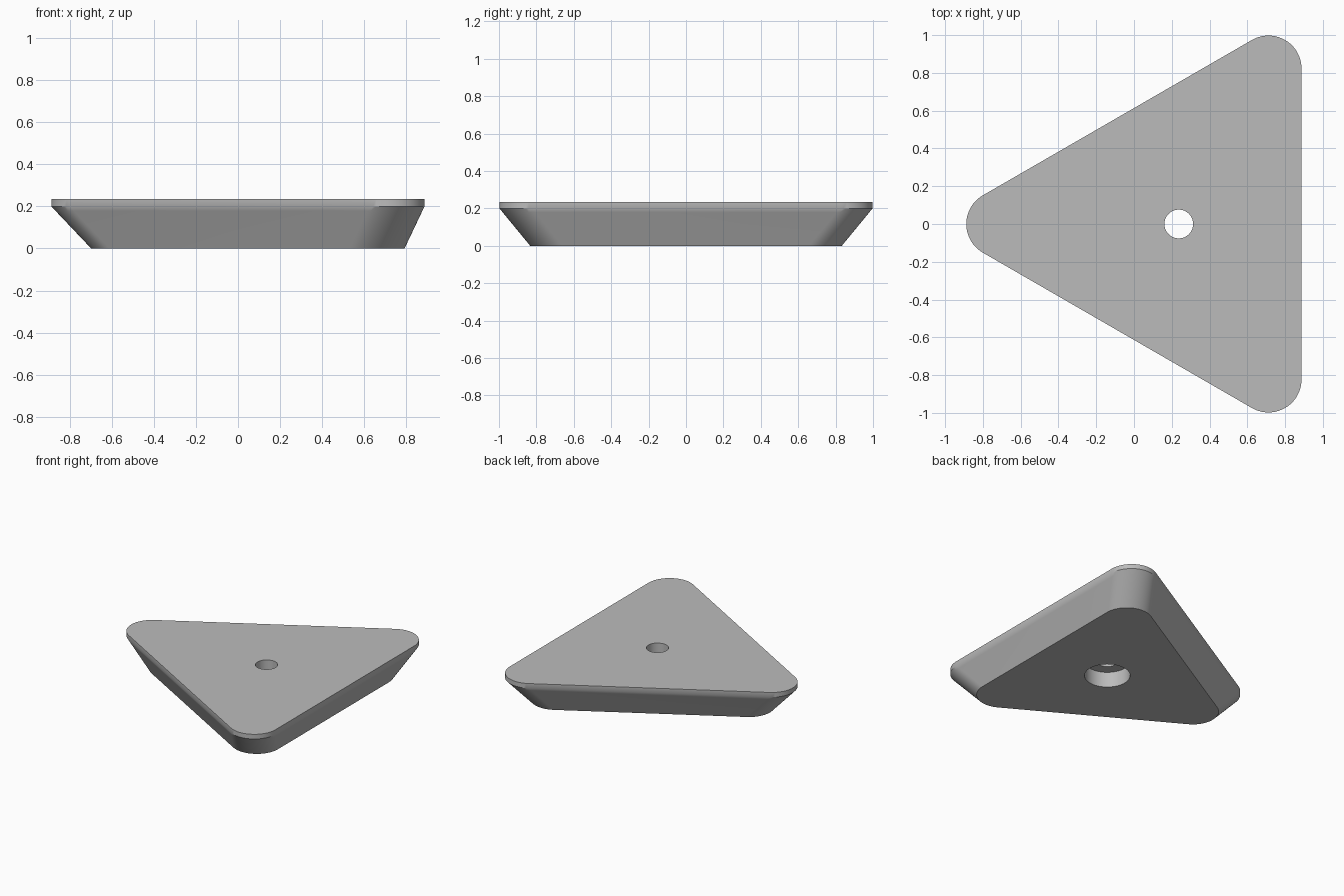
import bpy, bmesh
from math import cos, sin, pi

cube = bpy.data.objects.get("Cube")
if cube:
    bpy.data.objects.remove(cube, do_unlink=True)

CX = 0.237          # centroid of the triangle, where the hole sits
REACH = 0.95        # centroid to corner-arc centre at the rim
RADIUS = 0.175      # corner rounding
STEPS = 20          # segments per corner


def outline(inset, z):
    """Rounded triangle whose sides are moved inwards by inset."""
    pts = []
    for corner in range(3):
        base = pi / 3 + corner * 2 * pi / 3
        d = REACH - 2 * inset
        for s in range(STEPS + 1):
            a = base + (s / STEPS - 0.5) * 2 * pi / 3
            pts.append((CX + d * cos(base) + RADIUS * cos(a),
                        d * sin(base) + RADIUS * sin(a), z))
    return pts


def circle(r, z):
    """Hole ring with as many points as the outline."""
    n = 3 * (STEPS + 1)
    angles = [2 * pi * (i + 0.5) / n for i in range(n)]
    return [(CX + r * cos(a), r * sin(a), z) for a in angles]


# Sections run up the outside, across the top and down the stepped hole
sections = [
    outline(0.095, 0), outline(0.01, 0.179), outline(0, 0.2), outline(0, 0.235),
    circle(0.076, 0.235), circle(0.076, 0.115),
    circle(0.155, 0.115), circle(0.155, 0),
]

bm = bmesh.new()
rings = [[bm.verts.new(p) for p in sec] for sec in sections]
for k, lower in enumerate(rings):
    upper = rings[(k + 1) % len(rings)]
    n = len(lower)
    for i in range(n):
        j = (i + 1) % n
        bm.faces.new((lower[i], lower[j], upper[j], upper[i]))
bmesh.ops.recalc_face_normals(bm, faces=bm.faces)
mesh = bpy.data.meshes.new("triangular_insert")
bm.to_mesh(mesh)
bm.free()

# Plain grey
grey = bpy.data.materials.new("grey")
grey.use_nodes = True
colour = (0.5, 0.5, 0.5, 1)
grey.diffuse_color = colour
grey.node_tree.nodes["Principled BSDF"].inputs["Base Color"].default_value = colour
mesh.materials.append(grey)

plate = bpy.data.objects.new("triangular_insert", mesh)
bpy.context.collection.objects.link(plate)
bpy.ops.object.select_all(action="DESELECT")
plate.select_set(True)
bpy.context.view_layer.objects.active = plate
bpy.ops.object.shade_smooth_by_angle(angle=pi / 6)
